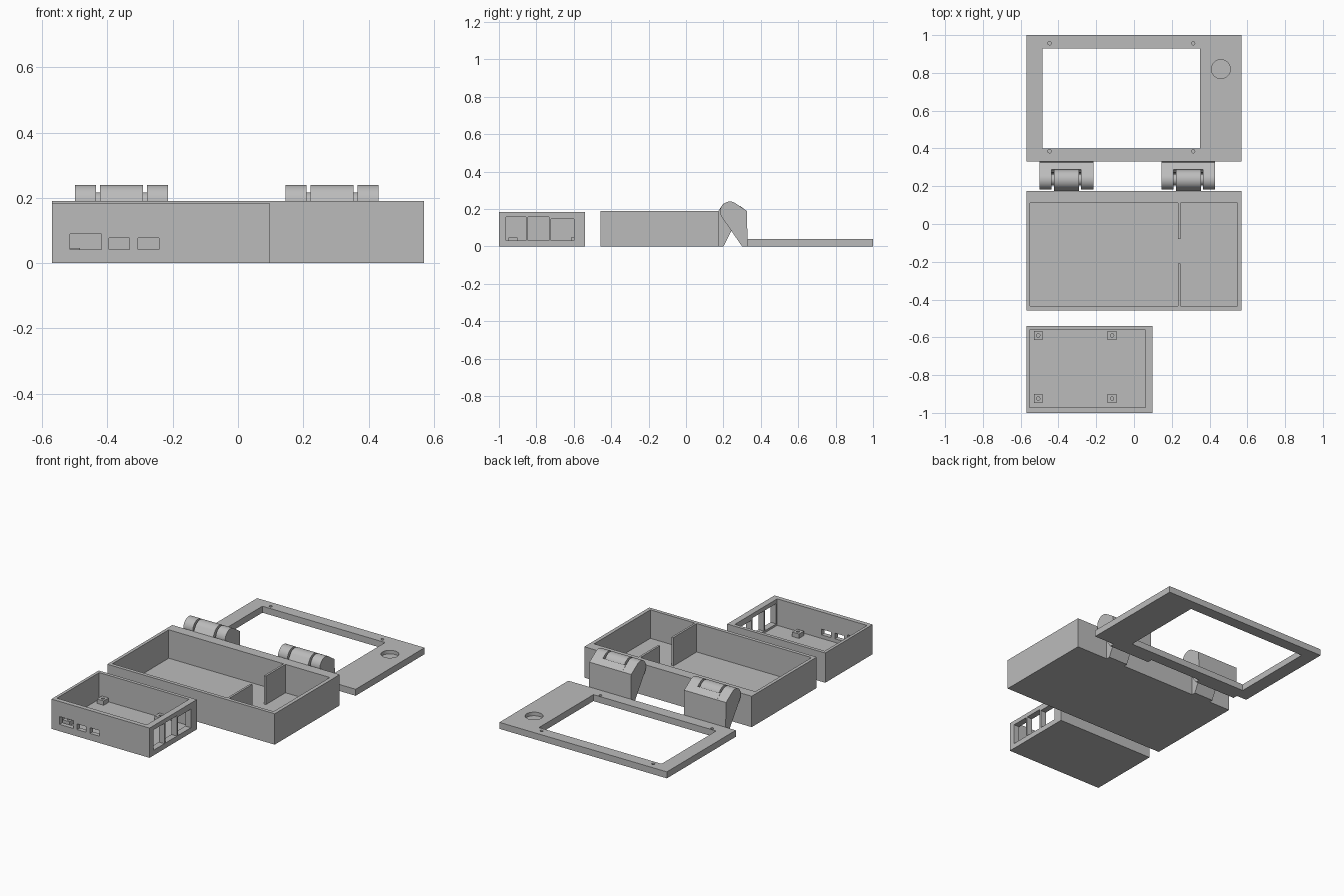
import bpy, bmesh, math
from mathutils import Matrix

if "Cube" in bpy.data.objects:
    bpy.data.objects.remove(bpy.data.objects["Cube"])

grey = bpy.data.materials.new("plain_grey")
grey.use_nodes = True
GREY = (0.5, 0.5, 0.5, 1)
grey.diffuse_color = GREY
grey.node_tree.nodes["Principled BSDF"].inputs["Base Color"].default_value = GREY


def finish(name, bm):
    bmesh.ops.recalc_face_normals(bm, faces=bm.faces)
    mesh = bpy.data.meshes.new(name)
    bm.to_mesh(mesh)
    bm.free()
    mesh.materials.append(grey)
    ob = bpy.data.objects.new(name, mesh)
    bpy.context.collection.objects.link(ob)
    return ob


def box(name, x, y, z):
    bm = bmesh.new()
    bmesh.ops.create_cube(bm, size=1)
    for v in bm.verts:
        v.co = [a + (b - a) * (c + 0.5) for (a, b), c in zip((x, y, z), v.co)]
    return finish(name, bm)


def cylinder(name, centre, r, depth, r2=None, axis="Z", sides=32):
    bm = bmesh.new()
    turn = Matrix.Rotation(math.pi / 2, 4, "Y") if axis == "X" else Matrix()
    bmesh.ops.create_cone(bm, cap_ends=True, segments=sides, radius1=r,
                          radius2=r if r2 is None else r2, depth=depth,
                          matrix=Matrix.Translation(centre) @ turn)
    return finish(name, bm)


def prism(name, profile, x0, x1):
    """Extrude a (y, z) outline along x."""
    bm = bmesh.new()
    face = bm.faces.new([bm.verts.new((x0, y, z)) for y, z in profile])
    out = bmesh.ops.extrude_face_region(bm, geom=[face])["geom"]
    for v in out:
        if isinstance(v, bmesh.types.BMVert):
            v.co.x = x1
    return finish(name, bm)


def cut(ob, cutters):
    for c in cutters:
        mod = ob.modifiers.new("cut", "BOOLEAN")
        mod.operation, mod.solver, mod.object = "DIFFERENCE", "EXACT", c
    bpy.context.view_layer.update()
    ev = ob.evaluated_get(bpy.context.evaluated_depsgraph_get())
    mesh = bpy.data.meshes.new_from_object(ev)
    ob.modifiers.clear()
    ob.data = mesh
    for c in cutters:
        bpy.data.objects.remove(c)


def smooth(ob):
    bpy.ops.object.select_all(action="DESELECT")
    ob.select_set(True)
    bpy.context.view_layer.objects.active = ob
    bpy.ops.object.shade_smooth_by_angle(angle=math.radians(30))


def arc(r, start, end, steps=20):
    """Points around the hinge axis, angles in degrees."""
    angles = [math.radians(start + (end - start) * i / steps) for i in range(steps + 1)]
    return [(HY + r * math.cos(a), HZ + r * math.sin(a)) for a in angles]


# Lid frame: screen window, blind button pocket and blind screw holes
LID = 0.04
lid = box("lid_frame", (-0.57, 0.57), (0.33, 1.0), (0, LID))
holes = [box("cutter", (-0.485, 0.35), (0.40, 0.93), (-1, 1)),
         cylinder("cutter", (0.46, 0.82, LID), 0.05, 0.044, sides=48)]
for x in (-0.447, 0.313):
    for y in (0.385, 0.957):
        holes.append(cylinder("cutter", (x, y, LID), 0.009, 0.04, sides=16))
cut(lid, holes)

# Main tray with a thick back wall and a split divider
tray = box("main_tray", (-0.57, 0.57), (-0.457, 0.175), (0, 0.19))
cut(tray, [box("cutter", (-0.55, 0.547), (-0.435, 0.112), (0.015, 1))])
for name, y in (("front_divider", (-0.437, -0.21)), ("back_divider", (-0.08, 0.114))):
    box(name, (0.232, 0.245), y, (0.01, 0.19))

# Small case with port openings in the front and right walls
case = box("small_case", (-0.57, 0.098), (-1.0, -0.54), (0, 0.183))
ports = [box("cutter", (-0.552, 0.06), (-0.972, -0.561), (0.02, 1))]
for x0, x1, top in ((-0.515, -0.418, 0.09), (-0.395, -0.333, 0.077), (-0.307, -0.242, 0.077)):
    ports.append(box("cutter", (x0, x1), (-1.1, -0.95), (0.042, top)))
for y0, y1, top in ((-0.963, -0.856, 0.157), (-0.845, -0.733, 0.157), (-0.722, -0.598, 0.146)):
    ports.append(box("cutter", (0.04, 0.2), (y0, y1), (0.032, top)))
cut(case, ports)

# Board posts with screw holes
for x in (-0.507, -0.116):
    for y in (-0.59, -0.924):
        post = box("board_post", (x - 0.023, x + 0.023), (y - 0.024, y + 0.024), (0.012, 0.047))
        cut(post, [cylinder("cutter", (x, y, 0.047), 0.009, 0.03, sides=16)])

# Hinges: outer knuckles on the lid leaf, centre knuckle on the tray arm
HY, HZ, HR = 0.235, 0.187, 0.053
outer = [(0.30, 0), (0.33, 0), (0.325, 0.19)] + arc(HR, 62, 212, 28)
centre = [(0.17, 0), (0.20, 0)] + arc(HR, -28, 140, 28) + [(0.17, 0.185)]
back = [(0.30, 0), (0.33, 0), (0.325, 0.19), (0.288, 0.217)] + arc(0.06, 28, -50) + [(0.265, 0.06)]
for side, x in (("right", -0.3575), ("left", 0.2875)):
    smooth(prism(side + "_hinge_leaf", back, x - 0.08, x + 0.08))
    smooth(prism(side + "_hinge_centre", centre, x - 0.066, x + 0.066))
    for s in (-1, 1):
        smooth(prism(side + "_hinge_knuckle", outer, x + s * 0.078, x + s * 0.1425))
        smooth(cylinder(side + "_hinge_pin", (x + s * 0.072, HY, HZ), 0.03, 0.03,
                        axis="X"))
